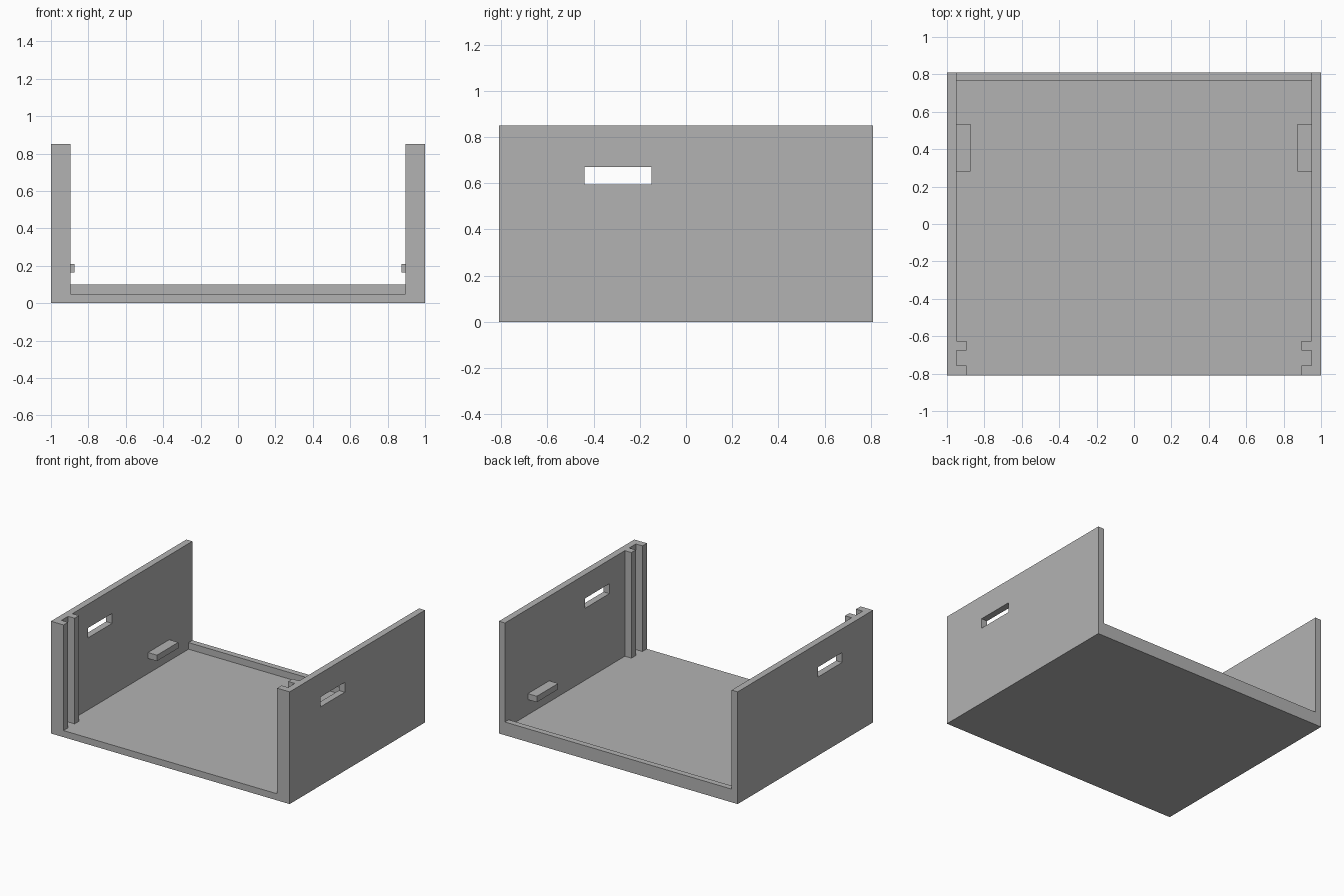
import bpy
import bmesh

default_cube = bpy.data.objects.get("Cube")
if default_cube:
    bpy.data.objects.remove(default_cube, do_unlink=True)

# Overall sizes
HALF_X, HALF_Y, HEIGHT = 1.0, 0.81, 0.85
THICK = 0.05
INNER = HALF_X - THICK

grey = bpy.data.materials.new("plain_grey")
grey.use_nodes = True
colour = (0.45, 0.45, 0.45, 1)
grey.diffuse_color = colour
grey.node_tree.nodes["Principled BSDF"].inputs["Base Color"].default_value = colour


def prism(name, outline, y0, y1):
    """Extrude an (x, z) outline from y0 to y1."""
    bm = bmesh.new()
    face = bm.faces.new([bm.verts.new((x, y0, z)) for x, z in outline])
    grown = bmesh.ops.extrude_face_region(bm, geom=[face])["geom"]
    verts = [g for g in grown if isinstance(g, bmesh.types.BMVert)]
    bmesh.ops.translate(bm, verts=verts, vec=(0, y1 - y0, 0))
    bmesh.ops.recalc_face_normals(bm, faces=bm.faces)
    mesh = bpy.data.meshes.new(name)
    bm.to_mesh(mesh)
    bm.free()
    mesh.materials.append(grey)
    obj = bpy.data.objects.new(name, mesh)
    bpy.context.collection.objects.link(obj)
    return obj


def box(name, x, y, z):
    """Box from (min, max) pairs."""
    return prism(name, [(x[0], z[0]), (x[1], z[0]), (x[1], z[1]), (x[0], z[1])], *y)


# Floor and both side walls as one U-shaped section
half = [(HALF_X, 0), (HALF_X, HEIGHT), (INNER, HEIGHT), (INNER, THICK)]
shell = prism("floor_and_side_walls", half + [(-x, z) for x, z in reversed(half)],
              -HALF_Y, HALF_Y)

# Hand slot through both walls
cutter = box("slot_cutter", (-1.2, 1.2), (-0.44, -0.15), (0.595, 0.67))
cutter.hide_render = True
cut = shell.modifiers.new("hand_slots", "BOOLEAN")
cut.operation = "DIFFERENCE"
cut.solver = "EXACT"
cut.object = cutter
bpy.context.view_layer.objects.active = shell
bpy.ops.object.modifier_apply(modifier=cut.name)
bpy.data.objects.remove(cutter, do_unlink=True)

# Low lip along the back edge
box("back_lip", (-INNER, INNER), (0.765, HALF_Y), (THICK, 0.1))

# Panel rails at the front and a support ledge on each wall
for side, sign in (("left", 1), ("right", -1)):
    def inward(depth):
        return sorted((sign * INNER, sign * (INNER - depth)))

    box(side + "_front_rail", inward(0.055), (-HALF_Y, -0.757), (THICK, HEIGHT))
    box(side + "_rear_rail", inward(0.055), (-0.677, -0.625), (THICK, HEIGHT))
    box(side + "_ledge", inward(0.075), (0.28, 0.535), (0.165, 0.21))
